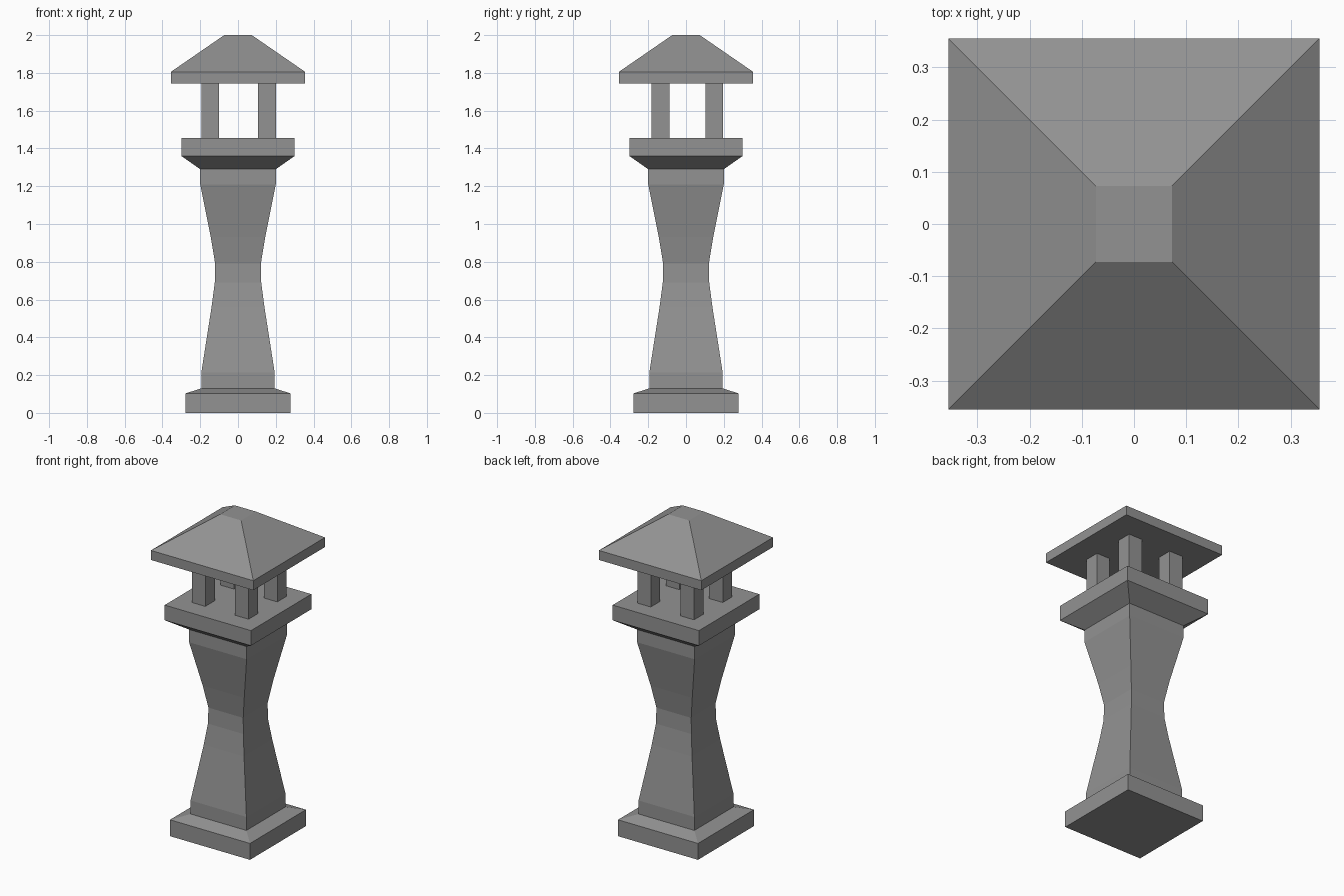
import bpy
import bmesh

cube = bpy.data.objects.get("Cube")
if cube:
    bpy.data.objects.remove(cube, do_unlink=True)

# One stone colour
stone = bpy.data.materials.new("grey stone")
stone.use_nodes = True
grey = (0.29, 0.29, 0.29, 1)
stone.diffuse_color = grey
bsdf = next(n for n in stone.node_tree.nodes if n.type == 'BSDF_PRINCIPLED')
bsdf.inputs["Base Color"].default_value = grey
bsdf.inputs["Roughness"].default_value = 0.9


def square_loft(name, profile, centre=(0, 0)):
    """Stack square rings of (half width, height) and close both ends."""
    bm = bmesh.new()
    cx, cy = centre
    corners = [(-1, -1), (1, -1), (1, 1), (-1, 1)]
    rings = [[bm.verts.new((cx + sx * w, cy + sy * w, z)) for sx, sy in corners]
             for w, z in profile]
    for low, high in zip(rings, rings[1:]):
        for i in range(4):
            j = (i + 1) % 4
            bm.faces.new((low[i], low[j], high[j], high[i]))
    bm.faces.new(rings[0][::-1])
    bm.faces.new(rings[-1])
    mesh = bpy.data.meshes.new(name)
    bm.to_mesh(mesh)
    bm.free()
    mesh.materials.append(stone)
    obj = bpy.data.objects.new(name, mesh)
    bpy.context.collection.objects.link(obj)
    return obj


# Plinth with a sloped shoulder
square_loft("base", [(0.278, 0), (0.278, 0.103), (0.194, 0.13)])

# Waisted column
square_loft("column", [(0.194, 0.13), (0.194, 0.215), (0.14, 0.56), (0.123, 0.69),
                       (0.121, 0.79), (0.144, 0.93), (0.2, 1.21), (0.2, 1.29)])

# Flared lamp platform
square_loft("platform", [(0.2, 1.29), (0.3, 1.36), (0.3, 1.455)])

# Four posts around the lamp opening
for side, x in (("right", -0.147), ("left", 0.154)):
    for end, y in (("front", -0.135), ("back", 0.15)):
        square_loft(f"{end}_{side}_post", [(0.047, 1.45), (0.047, 1.75)], (x, y))

# Hipped roof with a flat top
square_loft("roof", [(0.356, 1.745), (0.356, 1.805), (0.073, 2)])
